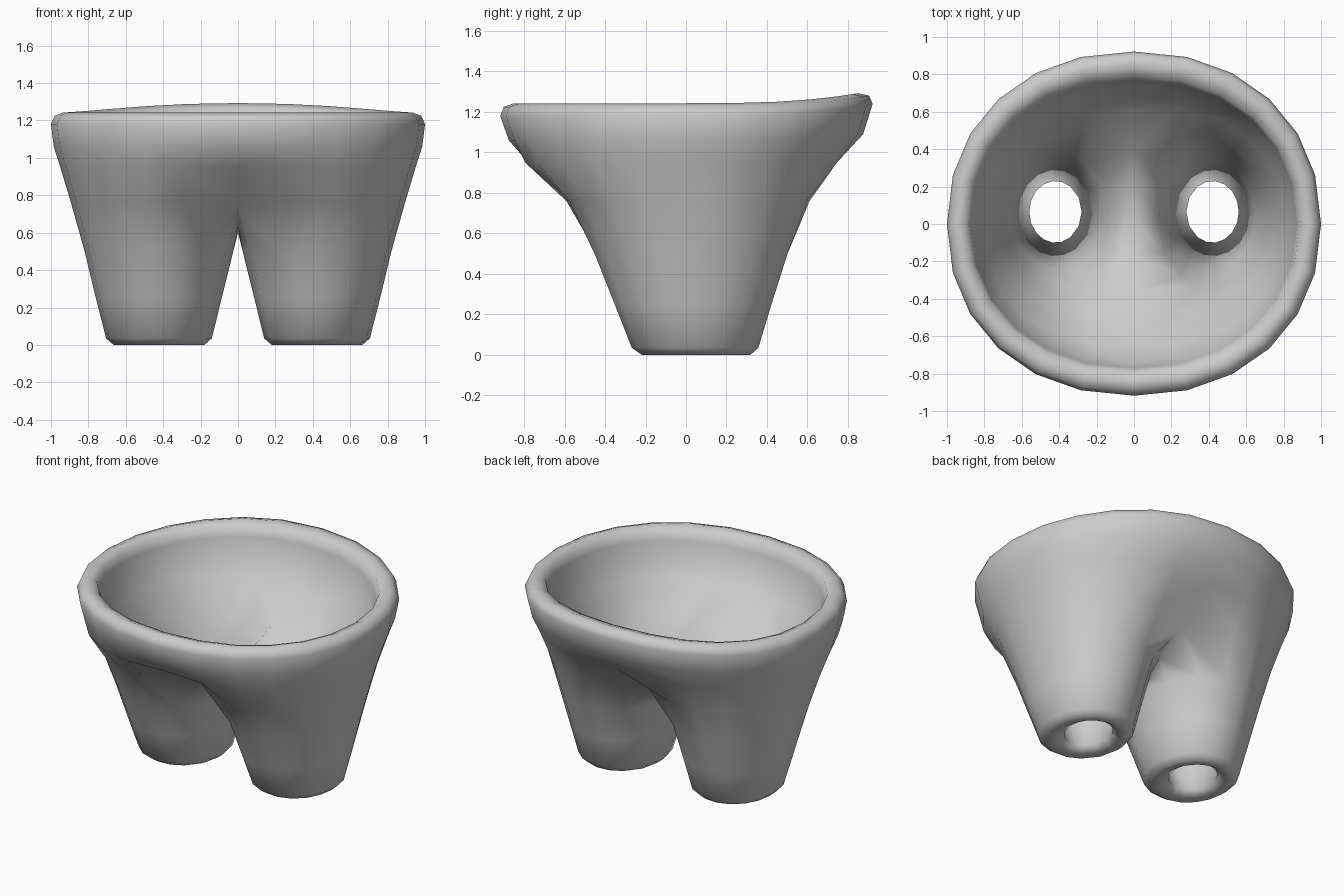
import bpy, bmesh
from math import sin, cos, radians, copysign

if "Cube" in bpy.data.objects:
    bpy.data.objects.remove(bpy.data.objects["Cube"])

M, K = 12, 4          # segments on the outer arc and on the inner-leg arc


def leg_loop(x0, x1, y0, y1, z):
    """Full leg cross-section: outer arc first, then the inner-leg arc."""
    cx, cy, rx, ry = (x0 + x1) / 2, (y0 + y1) / 2, (x1 - x0) / 2, (y1 - y0) / 2
    angles = [-125 + 250 * i / M for i in range(M + 1)]
    angles += [125 + 110 * j / K for j in range(1, K)]
    return [(cx + rx * cos(radians(a)), cy + ry * sin(radians(a)), z) for a in angles]


def waist_loop(rx, y0, y1, z, lift=0.0):
    """Half ring, slightly squarish, from front centre round the side to back centre."""
    pts = []
    for i in range(M + 1):
        a = radians(-90 + 180 * i / M)
        s = copysign(abs(sin(a)) ** 0.93, sin(a))
        y = s * (y1 if s > 0 else -y0)
        x = 0 if i in (0, M) else rx * cos(a) ** 0.93
        pts.append((x, y, z + lift * max(0, s) ** 3))
    return pts


def hip_loop(rx, y0, y1, z, w, front, back, seam=()):
    """Mix of leg and waist; centre points on x = 0, seam runs back to front."""
    leg, ring = leg_loop(-0.03, rx, y0, y1, z), waist_loop(rx, y0, y1, z)
    pts = [tuple(p + (q - p) * w for p, q in zip(u, v)) for u, v in zip(leg, ring)]
    pts[0], pts[M] = (0, *front), (0, *back)
    return pts + [(0, *s) for s in seam]


loops = [
    # leg hem around the opening
    leg_loop(0.28, 0.56, -0.10, 0.23, 0.03),
    leg_loop(0.23, 0.615, -0.16, 0.275, 0.0),
    leg_loop(0.18, 0.665, -0.22, 0.32, 0.0),
    leg_loop(0.14, 0.705, -0.27, 0.36, 0.035),
    # outside of the leg
    leg_loop(0.087, 0.76, -0.355, 0.425, 0.25),
    leg_loop(0.025, 0.82, -0.455, 0.505, 0.50),
    # outside of the hips, with the arched crotch seam
    hip_loop(0.893, -0.61, 0.63, 0.76, 0.4, (-0.42, 0.75), (0.45, 0.75),
             [(0.25, 0.64), (0.02, 0.60), (-0.22, 0.64)]),
    hip_loop(0.95, -0.82, 0.77, 0.95, 0.8, (-0.78, 0.95), (0.74, 0.95)),
    # waist and its rounded rim
    waist_loop(0.985, -0.875, 0.875, 1.06, 0.03),
    waist_loop(1.0, -0.918, 0.922, 1.18, 0.06),
    waist_loop(0.98, -0.90, 0.905, 1.225, 0.055),
    waist_loop(0.935, -0.85, 0.85, 1.243, 0.05),
    waist_loop(0.885, -0.79, 0.785, 1.22, 0.05),
    waist_loop(0.87, -0.77, 0.767, 1.16, 0.05),
    # inside of the waist and hips, with a broad saddle
    waist_loop(0.85, -0.745, 0.745, 1.06, 0.03),
    hip_loop(0.81, -0.66, 0.64, 0.95, 0.85, (-0.63, 0.96), (0.61, 0.96)),
    hip_loop(0.755, -0.48, 0.50, 0.78, 0.5, (-0.36, 0.83), (0.39, 0.83),
             [(0.21, 0.77), (0.02, 0.74), (-0.18, 0.77)]),
    # inside of the leg
    leg_loop(0.13, 0.70, -0.34, 0.39, 0.62),
    leg_loop(0.19, 0.65, -0.24, 0.33, 0.38),
]

# half of the trousers, lofted loop by loop and closed at the hem
bm = bmesh.new()
rows = [[bm.verts.new(p) for p in lp] for lp in loops]
for a, b in zip(rows, rows[1:] + rows[:1]):
    n = M + K if len(a) == len(b) == M + K else M
    for i in range(n):
        j = (i + 1) % len(a)
        if len(a) == len(b) or i < M:
            bm.faces.new((a[i], a[i + 1] if i < M else a[j],
                          b[i + 1] if i < M else b[j], b[i]))
for f in bm.faces:
    f.smooth = True
me = bpy.data.meshes.new("trousers")
bm.to_mesh(me)
bm.free()
trousers = bpy.data.objects.new("trousers", me)
bpy.context.collection.objects.link(trousers)

# mirror to the other leg
mir = trousers.modifiers.new("mirror", 'MIRROR')
mir.use_clip = True
mir.merge_threshold = 0.001
